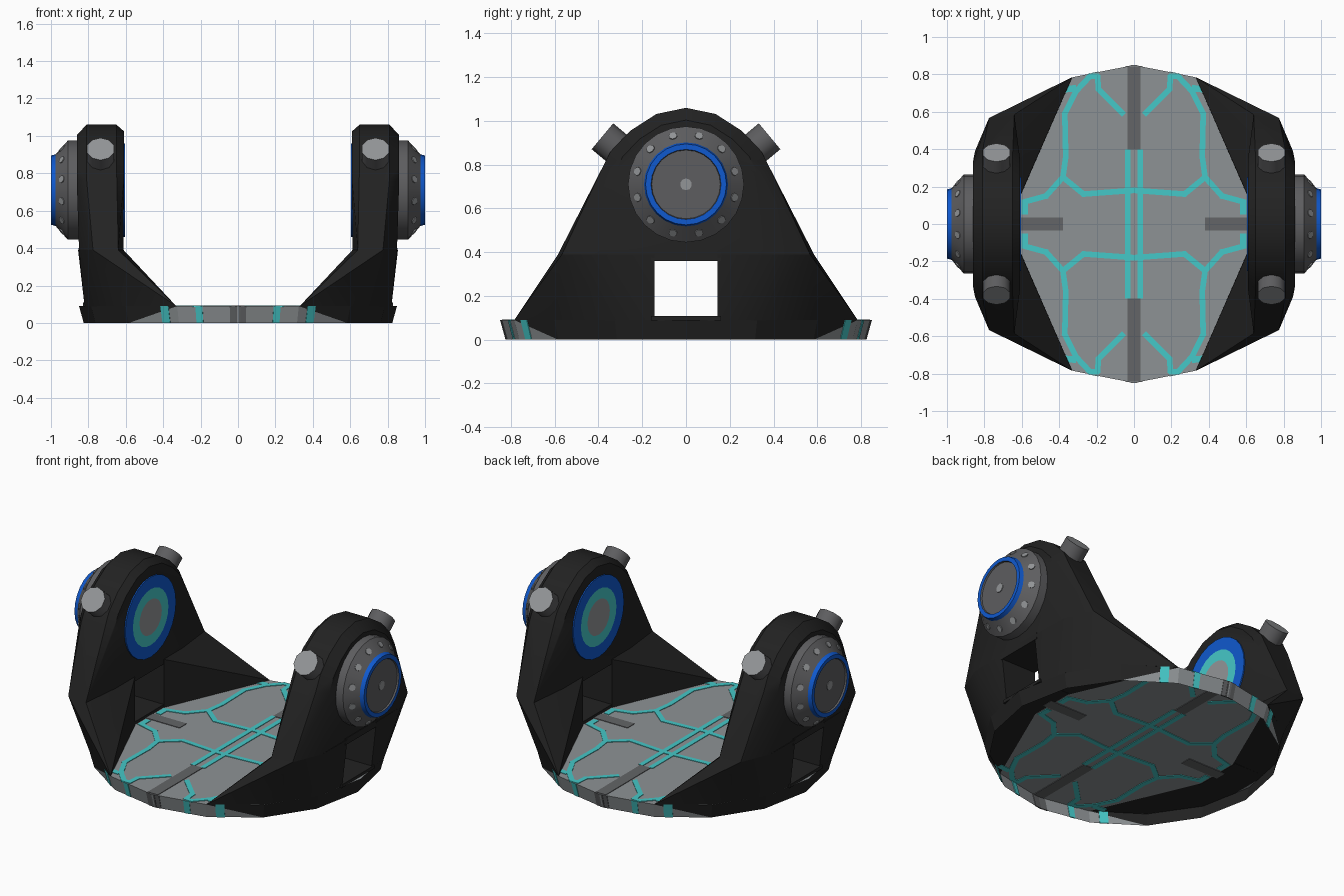
import bpy, bmesh, math
from mathutils import Vector, Matrix

if "Cube" in bpy.data.objects:
    bpy.data.objects.remove(bpy.data.objects["Cube"])

def mat(name, r, g, b):
    m = bpy.data.materials.new(name)
    m.diffuse_color = (r, g, b, 1)
    m.use_nodes = True
    m.node_tree.nodes["Principled BSDF"].inputs["Base Color"].default_value = m.diffuse_color
    return m

BLACK = mat("black shell", .016, .016, .016)
PLATE = mat("light grey plate", .27, .29, .30)
GROOVE = mat("dark grey groove", .125, .13, .135)
METAL = mat("mid grey metal", .11, .11, .115)
TEAL = mat("teal glow", .06, .58, .58)
BLUE = mat("blue ring", .005, .10, .62)
STUD = mat("light grey stud", .29, .30, .31)

def finish(bm, name, mats, angle=30, fix=True):
    if fix:
        bmesh.ops.recalc_face_normals(bm, faces=bm.faces)
    me = bpy.data.meshes.new(name)
    bm.to_mesh(me)
    bm.free()
    for m in mats:
        me.materials.append(m)
    ob = bpy.data.objects.new(name, me)
    bpy.context.collection.objects.link(ob)
    bpy.ops.object.select_all(action='DESELECT')
    ob.select_set(True)
    bpy.context.view_layer.objects.active = ob
    bpy.ops.object.shade_smooth_by_angle(angle=math.radians(angle))
    return ob

def hull_into(bm, pts):
    vs = [bm.verts.new(p) for p in pts]
    res = bmesh.ops.convex_hull(bm, input=vs)
    junk = [v for v in vs if v.is_valid and not v.link_faces]
    bmesh.ops.delete(bm, geom=junk, context='VERTS')

def lathe_x(name, s, prof, mats, n=24, zc=.71):
    """Spin (x, radius, material) steps about an x axis at height zc."""
    bm = bmesh.new()
    rings = []
    for x, r, _ in prof:
        if r == 0:
            rings.append([bm.verts.new((s * x, 0, zc))] * n)
        else:
            rings.append([bm.verts.new((s * x, r * math.cos(2 * math.pi * i / n),
                                        zc + r * math.sin(2 * math.pi * i / n))) for i in range(n)])
    for k in range(len(prof) - 1):
        for i in range(n):
            j = (i + 1) % n
            q = [rings[k][i], rings[k][j], rings[k + 1][j], rings[k + 1][i]]
            f = bm.faces.new(list(dict.fromkeys(q)))
            f.material_index = prof[k + 1][2]
    return finish(bm, name, mats)

def plug(bm, pos, direction, r1, r2, depth, n):
    """Cylinder centred on pos, pointing along direction."""
    rot = Vector(direction).to_track_quat('Z', 'Y').to_matrix().to_4x4()
    bmesh.ops.create_cone(bm, cap_ends=True, segments=n, radius1=r1, radius2=r2,
                          depth=depth, matrix=Matrix.Translation(pos) @ rot)

# --- platform: open-bottomed 16-sided tray, rim black where the arms wrap it
R, RB, H, N = .85, .825, .09, 16
bm = bmesh.new()
ang = [2 * math.pi * i / N for i in range(N)]
top = [bm.verts.new((R * math.cos(a), R * math.sin(a), H)) for a in ang]
bot = [bm.verts.new((RB * math.cos(a), RB * math.sin(a), 0)) for a in ang]
bm.faces.new(top)
for i in range(N):
    j = (i + 1) % N
    if min(abs(bot[i].co.x), abs(bot[j].co.x)) > .5:
        bm.faces.new((bot[i], bot[j], top[j], top[i])).material_index = 1
    else:
        a, b = (i, j) if abs(bot[i].co.x) > abs(bot[j].co.x) else (j, i)
        dark = 1 if abs(bot[a].co.x) > .5 else 0
        bm.faces.new((bot[a], top[a], top[b])).material_index = dark
        bm.faces.new((bot[a], bot[b], top[b]))
finish(bm, "platform", [PLATE, BLACK], 20)

# --- inlaid lines on the platform, visible from above and below
def strips(name, material, paths):
    bm = bmesh.new()
    for w, path in paths:
        for sx in (1, -1):
            for sy in (1, -1):
                for p, q in zip(path, path[1:]):
                    p2, q2 = Vector((p[0] * sx, p[1] * sy)), Vector((q[0] * sx, q[1] * sy))
                    d = (q2 - p2).normalized()
                    e = d * w * .3
                    o = Vector((-d.y, d.x)) * w / 2
                    c = [p2 - e + o, p2 - e - o, q2 + e - o, q2 + e + o]
                    hull_into(bm, [(v.x, v.y, z) for v in c for z in (.0865, .0935)])
    return finish(bm, name, [material])

strips("teal_lines", TEAL, [
    (.03, [(.033, 0), (.033, .39)]),
    (.03, [(0, .18), (.27, .16), (.38, .25), (.365, .36), (.37, .59), (.31, .71), (.235, .79),
           (.195, .79), (.19, .72), (.06, .59)]),
    (.03, [(.38, .25), (.47, .15), (.58, .12)]),
    (.035, [(.585, .12), (.585, .06)]),
    (.035, [(.32, .725), (.38, .72)]),
])
strips("groove_lines", GROOVE, [
    (.07, [(0, .42), (0, .82)]),
    (.07, [(.40, 0), (.62, 0)]),
])

# --- line ends running down the rim
def rim_marks(name, material, marks):
    bm = bmesh.new()
    def at(a, r0, z, lift):
        half = math.pi / N
        r = (r0 + lift) * math.cos(half) / math.cos(a % (2 * half) - half)
        return (r * math.cos(a), r * math.sin(a), z)
    for deg, width in marks:
        for sx in (1, -1):
            for sy in (1, -1):
                pts = []
                for d in (-width / 2, width / 2):
                    a = math.radians(deg + d)
                    for lift in (-.004, .003):
                        for r0, z in ((R, H), (RB, 0)):
                            x, y, z = at(a, r0, z, lift)
                            pts.append((x * sx, y * sy, z))
                hull_into(bm, pts)
    finish(bm, name, [material])

rim_marks("teal_rim_marks", TEAL, [(75.5, 2.6), (62, 3.5)])
rim_marks("groove_rim_marks", GROOVE, [(91, 4)])

# --- arms with their hubs, built for each side
ARCH = [(0, 1.06), (.135, 1.032), (.255, .955), (.345, .86), (.39, .77)]
RING = [(.612, .33), (.64, .585), (.775, .567), (.85, .39)]      # x, y at z = .39
for s, side in ((1, "right"), (-1, "left")):
    bm = bmesh.new()
    # rounded upper part
    pts = []
    for y, z in ARCH:
        for x, k in ((.61, .90), (.65, 1), (.81, 1), (.862, .84)):
            for t in (1, -1):
                pts.append((s * x, t * y * k, .71 + (z - .71) * k))
    pts += [(s * x, t * y, .39) for x, y in RING for t in (1, -1)]
    hull_into(bm, pts)
    # flared front and back legs
    for t in (1, -1):
        leg = [(x, y, .39) for x, y in RING + [(.612, .143), (.855, .143)]]
        leg += [(.82, .143, .088), (.785, .325, .088), (.60, .60, .09), (.33, .785, .09),
                (.36, .72, .09), (.61, .33, .09), (.61, .143, .09)]
        hull_into(bm, [(s * x, t * y, z) for x, y, z in leg])
    # lintel and sill of the window
    for z0, z1, xo in ((.36, .40, .853), (.088, .108, .83)):
        hull_into(bm, [(s * x, y, z) for x in (.613, xo) for y in (-.16, .16) for z in (z0, z1)])
    finish(bm, side + "_arm", [BLACK], 35)

    # outer hub with blue ring
    lathe_x(side + "_hub", s, [(.84, .265, 0), (.91, .265, 0), (.975, .192, 0), (1.0, .185, 1),
                               (1.0, .16, 1), (.99, .157, 0), (.99, 0, 0)], [METAL, BLUE])
    # inner target disc
    lathe_x(side + "_inner_disc", s, [(.65, .25, 0), (.603, .25, 0), (.603, .175, 0),
                                      (.603, .11, 1), (.603, 0, 2)], [BLUE, TEAL, STUD])
    # small studs round the hub and in its centre
    bm = bmesh.new()
    for i in range(12):
        a = math.radians(15 + 30 * i)
        c, d = math.cos(a), math.sin(a)
        plug(bm, (s * .9425, .2285 * c, .71 + .2285 * d), (s * .073, .065 * c, .065 * d),
             .02, .02, .008, 8)
    plug(bm, (s * .99, 0, .71), (s, 0, 0), .027, .027, .008, 10)
    finish(bm, side + "_hub_studs", [STUD])

    # slanted pegs on the shoulders
    for t, end in ((-1, "front"), (1, "back")):
        d = Vector((0, t * .77, .64)).normalized()
        tip = Vector((s * .735, t * .382, .93))
        bm = bmesh.new()
        plug(bm, tip - d * .10, d, .077, .077, .2, 10)
        for f in bm.faces:
            f.normal_update()
            f.material_index = 1 if f.normal.dot(d) > .9 else 0
        finish(bm, f"{side}_{end}_peg", [METAL, STUD], 40)
